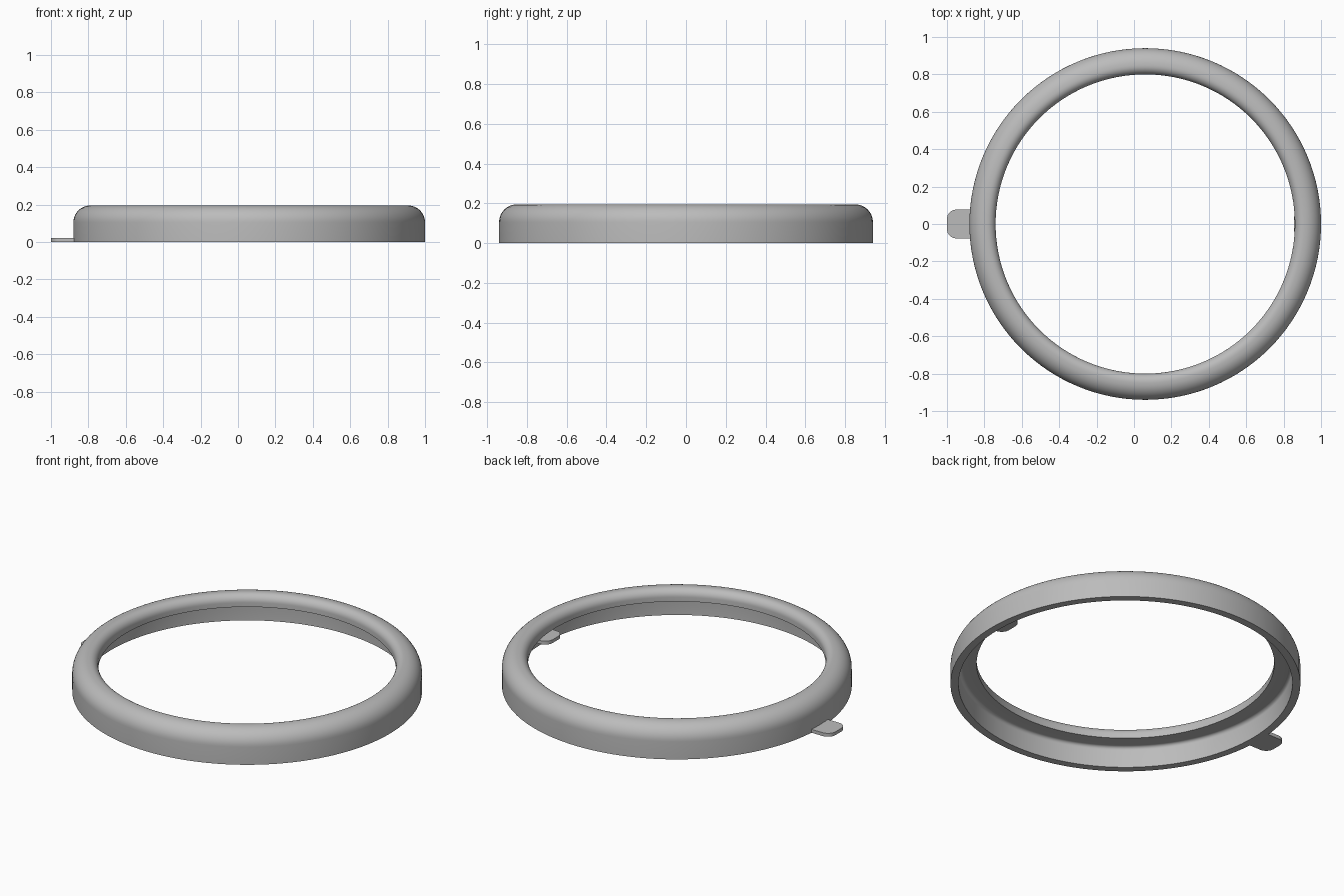
import bpy, bmesh, math

cube = bpy.data.objects.get("Cube")
if cube:
    bpy.data.objects.remove(cube)

CX = 0.06  # ring centre in x

grey = bpy.data.materials.new("light_grey")
grey.use_nodes = True
COLOUR = (0.5, 0.5, 0.5, 1)
grey.diffuse_color = COLOUR
grey.node_tree.nodes["Principled BSDF"].inputs["Base Color"].default_value = COLOUR


def finish(bm, name):
    bmesh.ops.recalc_face_normals(bm, faces=bm.faces)
    mesh = bpy.data.meshes.new(name)
    bm.to_mesh(mesh)
    bm.free()
    obj = bpy.data.objects.new(name, mesh)
    bpy.context.collection.objects.link(obj)
    mesh.materials.append(grey)
    bpy.ops.object.select_all(action='DESELECT')
    bpy.context.view_layer.objects.active = obj
    obj.select_set(True)
    bpy.ops.object.shade_smooth_by_angle(angle=math.radians(35))
    return obj


def arc(cx, cy, r, start, end, steps=10):
    angles = [math.radians(start + (end - start) * i / steps) for i in range(steps + 1)]
    return [(cx + r * math.cos(a), cy + r * math.sin(a)) for a in angles]


# Ring: rounded shoulder outside, rolled lip inside, hollow underneath
profile = [(0.897, 0), (0.94, 0)]
profile += arc(0.85, 0.105, 0.09, 0, 90)
profile += arc(0.845, 0.15, 0.045, 90, 180)
profile += [(0.80, 0.125)]
profile += arc(0.877, 0.105, 0.02, 90, 0, 5)

bm = bmesh.new()
verts = [bm.verts.new((r, 0, z)) for r, z in profile]
edges = [bm.edges.new((verts[i], verts[(i + 1) % len(verts)])) for i in range(len(verts))]
bmesh.ops.spin(bm, geom=verts + edges, cent=(0, 0, 0), axis=(0, 0, 1),
               angle=math.tau, steps=128, use_merge=True)
bmesh.ops.remove_doubles(bm, verts=bm.verts, dist=0.0001)
ring = finish(bm, "ring")
ring.location.x = CX


# Tabs: thin plates with rounded tips pointing to -x
def tab(name, tip, root, z, half=0.077, radius=0.05, thick=0.02):
    outline = [(root, -half), (root, half)]
    outline += arc(tip + radius, half - radius, radius, 90, 180, 8)
    outline += arc(tip + radius, radius - half, radius, 180, 270, 8)
    bm = bmesh.new()
    face = bm.faces.new([bm.verts.new((x, y, z)) for x, y in outline])
    top = bmesh.ops.extrude_face_region(bm, geom=[face])["geom"]
    bmesh.ops.translate(bm, vec=(0, 0, thick),
                        verts=[v for v in top if isinstance(v, bmesh.types.BMVert)])
    return finish(bm, name)


tab("outer_pull_tab", -1.0, -0.86, 0)
tab("inner_catch_tab", 0.855, 0.97, 0.05)
